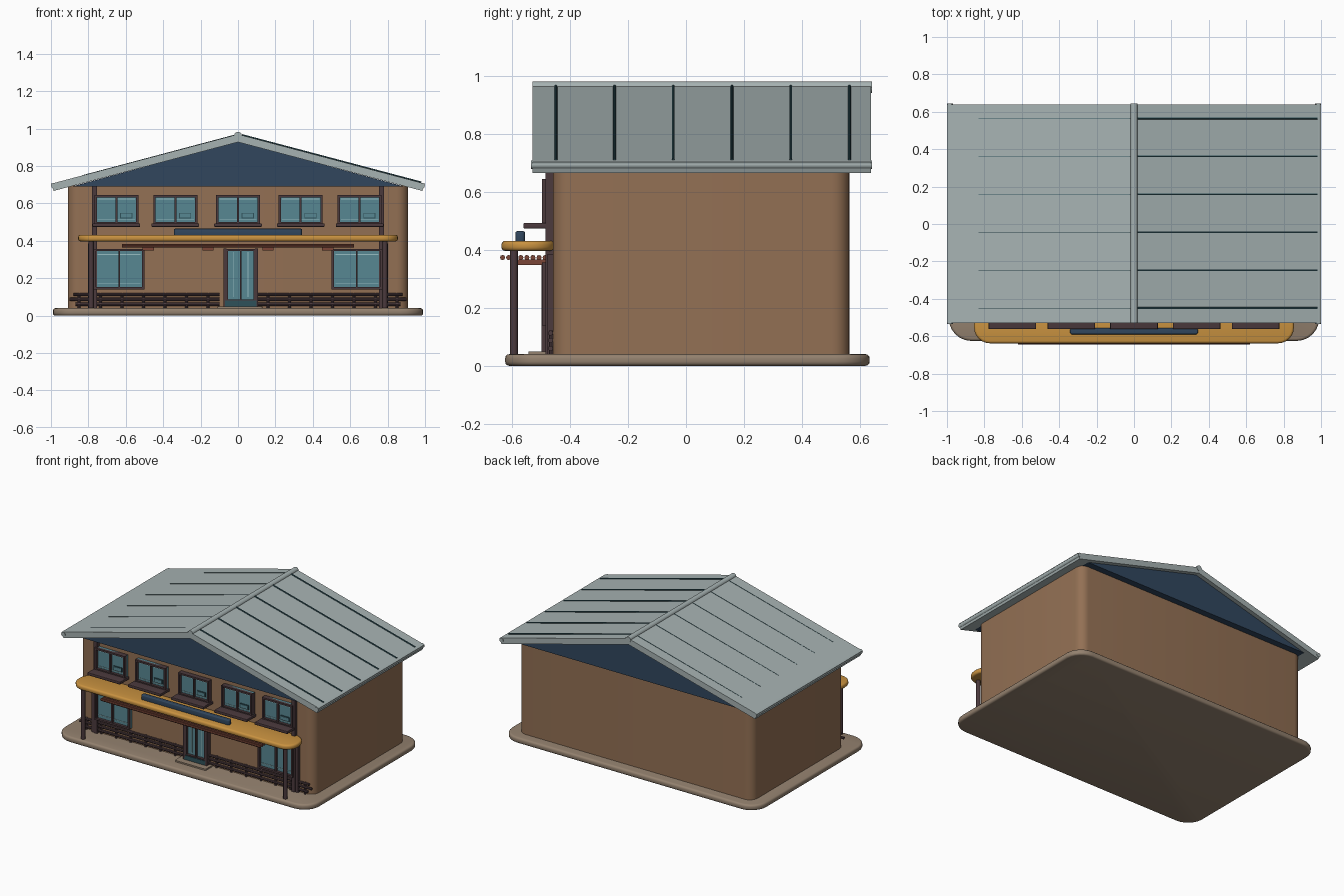
import bpy, bmesh, math
from mathutils import Vector

if "Cube" in bpy.data.objects:
    bpy.data.objects.remove(bpy.data.objects["Cube"], do_unlink=True)


def material(name, r, g, b):
    lin = [(c / 255) ** 2.2 for c in (r, g, b)] + [1]
    m = bpy.data.materials.new(name)
    m.use_nodes = True
    m.diffuse_color = lin
    m.node_tree.nodes["Principled BSDF"].inputs["Base Color"].default_value = lin
    return m


WALL = material("brown wall", 146, 112, 85)
STONE = material("taupe stone", 146, 128, 110)
ROOF = material("grey roof", 165, 177, 177)
SEAM = material("dark teal seam", 50, 82, 90)
NAVY = material("navy panel", 52, 72, 94)
AMBER = material("amber canopy", 200, 145, 66)
WOOD = material("dark plum wood", 76, 60, 63)
SLAT = material("red brown slat", 122, 72, 58)
GLASS = material("teal glass", 88, 134, 145)
SHINE = material("pale glass shine", 150, 188, 193)


def finish(bm, name, mat, smooth=True):
    bmesh.ops.recalc_face_normals(bm, faces=bm.faces)
    me = bpy.data.meshes.new(name)
    bm.to_mesh(me)
    bm.free()
    me.materials.append(mat)
    ob = bpy.data.objects.new(name, me)
    bpy.context.collection.objects.link(ob)
    if smooth:
        bpy.ops.object.select_all(action="DESELECT")
        ob.select_set(True)
        bpy.context.view_layer.objects.active = ob
        bpy.ops.object.shade_smooth_by_angle(angle=math.radians(40))
    return ob


def box(name, mat, x, y, z, corner=0, edge=0):
    """Box from (min, max) ranges; corner rounds upright edges, edge rounds the rims."""
    bm = bmesh.new()
    bmesh.ops.create_cube(bm, size=1)
    for v in bm.verts:
        v.co = Vector([(a + b) / 2 + c * (b - a) for c, (a, b) in zip(v.co, (x, y, z))])

    def level(e):
        return abs(e.verts[0].co.z - e.verts[1].co.z) < 1e-5

    if corner:
        bmesh.ops.bevel(bm, geom=[e for e in bm.edges if not level(e)], offset=corner,
                        segments=6, profile=0.5, affect="EDGES")
    if edge:
        bmesh.ops.bevel(bm, geom=[e for e in bm.edges if level(e)], offset=edge,
                        segments=3, profile=0.5, affect="EDGES")
    return finish(bm, name, mat, bool(corner or edge))


def rod(name, mat, start, end, radius, sides=12):
    a, b = Vector(start), Vector(end)
    bm = bmesh.new()
    bmesh.ops.create_cone(bm, cap_ends=True, segments=sides, radius1=radius,
                          radius2=radius, depth=(b - a).length)
    turn = Vector((0, 0, 1)).rotation_difference(b - a).to_matrix()
    for v in bm.verts:
        v.co = turn @ v.co + (a + b) / 2
    return finish(bm, name, mat)


def prism(name, mat, profile, y0, y1):
    """Extrude an x-z outline along y."""
    bm = bmesh.new()
    face = bm.faces.new([bm.verts.new((x, y0, z)) for x, z in profile])
    new = bmesh.ops.extrude_face_region(bm, geom=[face])["geom"]
    for v in new:
        if isinstance(v, bmesh.types.BMVert):
            v.co.y = y1
    return finish(bm, name, mat, False)


# Plinth and walls
box("plinth", STONE, (-.99, .99), (-.625, .635), (0, .04), .12, .014)
box("walls", WALL, (-.91, .91), (-.46, .565), (.035, .695), .06)
box("door_step", STONE, (-.11, .13), (-.545, -.46), (.035, .05), .01)

# Roof with ridge cap, eave caps and raised seams
prism("roof", ROOF, [(0, .97), (1, .705), (.985, .667), (0, .928), (-.985, .667), (-1, .705)],
      -.53, .64)
prism("gable", NAVY, [(-.89, .69), (.89, .69), (0, .93)], -.5, .61)
rod("ridge_cap", ROOF, (0, -.53, .963), (0, .643, .963), .02)
for s in (-1, 1):
    rod("eave_cap", ROOF, (s * .984, -.535, .695), (s * .984, .643, .695), .015)
for i in range(6):
    y = -.45 + i * .203
    rod("left_seam", SEAM, (.02, y, .966), (.98, y, .712), .005, 8)
    rod("right_seam", SEAM, (-.02, y, .965), (-.83, y, .7495), .002, 8)


# Windows and door
def window(name, cx, w, z0, z1, bar=.012, mullions=1, trim=WOOD):
    l, r = cx - w / 2, cx + w / 2
    box(name + "_glass", GLASS, (l, r), (-.477, -.45), (z0, z1))
    for x in (l, r - bar):
        box(name + "_side", trim, (x, x + bar), (-.497, -.455), (z0, z1))
    for z in (z0, z1 - bar):
        box(name + "_rail", trim, (l, r), (-.496, -.455), (z, z + bar))
    for i in range(mullions):
        x = l + w * (i + 1) / (mullions + 1)
        box(name + "_mullion", trim, (x - .005, x + .005), (-.493, -.455), (z0, z1))


for cx in (-.65, -.335, 0, .335, .65):
    window("upper_window", cx, .235, .49, .645)
    box("window_sill", WOOD, (cx - .127, cx + .127), (-.562, -.455), (.474, .494), 0, .005)
    box("window_shine", SHINE, (cx - .1, cx + .1), (-.48, -.475), (.622, .626))
    box("window_shine", SHINE, (cx - .1, cx + .1), (-.48, -.475), (.513, .516))
    box("window_latch", SEAM, (cx + .02, cx + .085), (-.483, -.475), (.52, .55))
    box("latch_plate", GLASS, (cx + .024, cx + .081), (-.486, -.48), (.524, .546))
for s in (-1, 1):
    window("lower_window", s * .635, .27, .14, .357)
    box("window_shine", SHINE, (s * .635 - .115, s * .635 + .115), (-.48, -.475), (.325, .329))
    box("window_shine", SHINE, (s * .635 - .115, s * .635 + .115), (-.48, -.475), (.172, .175))
window("door", .015, .16, .075, .357)
box("door_threshold", SEAM, (-.07, .1), (-.5, -.455), (.048, .08))
for s in (-1, 1):
    box("door_post", WOOD, (.015 + s * .085 - .008, .015 + s * .085 + .008), (-.5, -.455), (.04, .36))
    box("door_leaf_shine", SHINE, (.015 + s * .038 - .002, .015 + s * .038 + .002),
        (-.48, -.475), (.1, .34))

# Canopy, sign board and slatted pergola below
box("canopy", AMBER, (-.855, .855), (-.638, -.455), (.397, .432), .085, .013)
box("sign_board", NAVY, (-.342, .342), (-.59, -.556), (.425, .465), .012, .006)
for i in range(9):
    y = -.634 + i * .021
    rod("pergola_slat", SLAT, (-.62, y, .374), (.62, y, .374), .009, 8)
for x in (-.48, -.16, .16, .48):
    box("pergola_beam", SLAT, (x - .03, x + .03), (-.592, -.455), (.349, .368))

# Posts, mirrored on both sides
for s in (-1, 1):
    x = s * .785
    rod("front_post", WOOD, (x, -.595, .035), (x, -.595, .4), .014)
    box("wall_post", WOOD, (s * .768 - .013, s * .768 + .013), (-.485, -.455), (.035, .692))
    box("lower_wall_post", WOOD, (s * .79 - .013, s * .79 + .013), (-.48, -.455), (.035, .385))

    # Log rails with short uprights, stopping at the door
    for z, end in ((.06, .87), (.088, .9), (.113, .88)):
        rod("wall_rail", WOOD, (s * .1, -.468, z), (s * end, -.468, z), .009, 8)
    for i in range(7):
        x = s * (.16 + i * .115)
        rod("rail_upright", WOOD, (x, -.466, .035), (x, -.466, .122), .008, 8)
